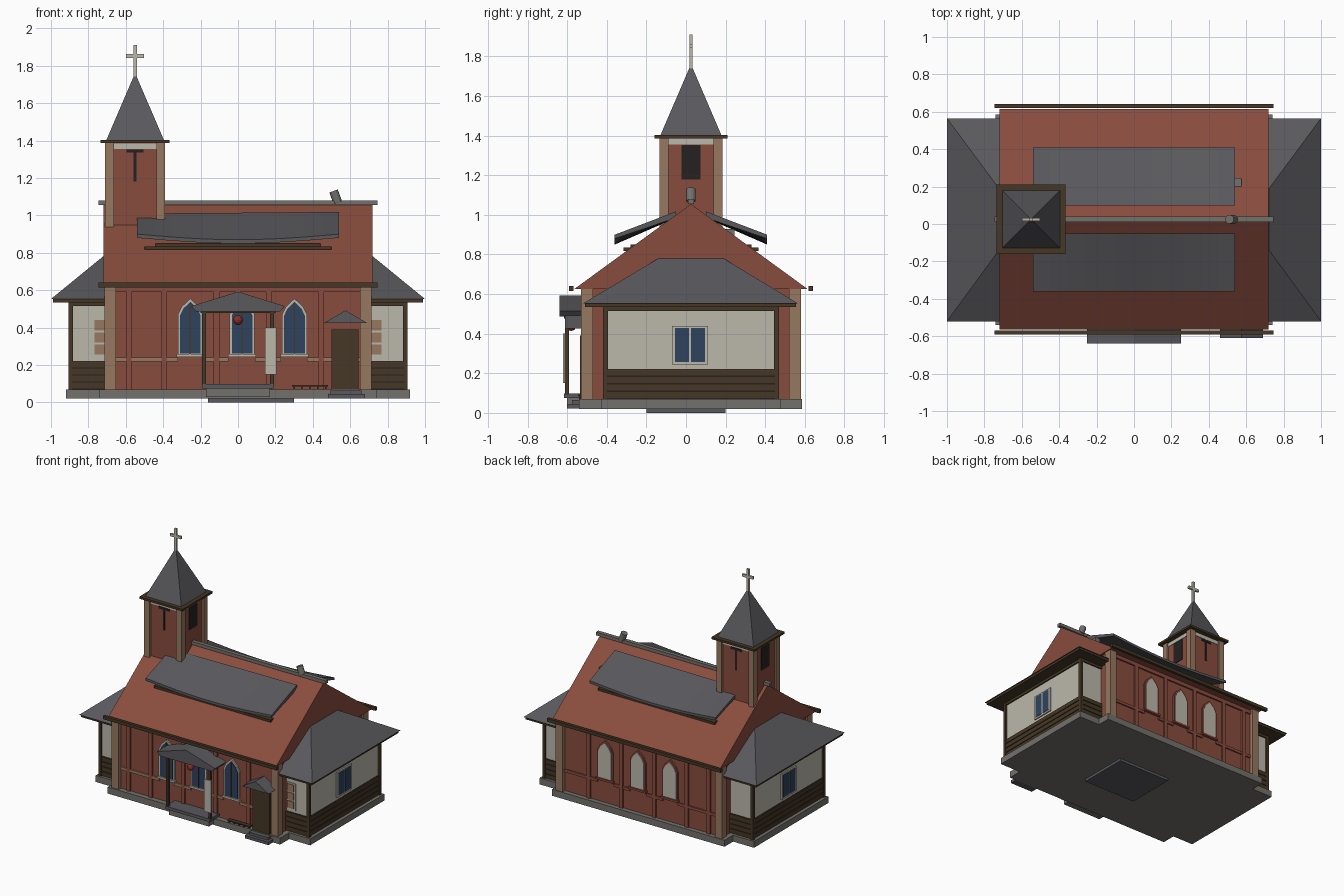
import bpy, bmesh
from math import sin, pi, radians

if "Cube" in bpy.data.objects:
    bpy.data.objects.remove(bpy.data.objects["Cube"], do_unlink=True)


def material(name, r, g, b):
    m = bpy.data.materials.new(name)
    m.use_nodes = True
    m.diffuse_color = (r, g, b, 1)
    m.node_tree.nodes["Principled BSDF"].inputs["Base Color"].default_value = (r, g, b, 1)
    return m


BRICK = material("red brick", .25, .072, .048)
SLATE = material("grey slate", .10, .10, .11)
TAN = material("tan stone", .31, .19, .115)
STONE = material("grey stone", .17, .165, .15)
PALE = material("pale plaster", .50, .48, .41)
BROWN = material("dark timber", .058, .038, .018)
GLASS = material("blue glass", .028, .055, .11)
BLACK = material("dark opening", .02, .015, .015)
RED = material("lantern red", .25, .03, .02)
YC = .025   # centre line of the building in y


def finish(name, bm, mat):
    bmesh.ops.recalc_face_normals(bm, faces=bm.faces)
    me = bpy.data.meshes.new(name)
    bm.to_mesh(me)
    bm.free()
    me.materials.append(mat)
    ob = bpy.data.objects.new(name, me)
    bpy.context.collection.objects.link(ob)
    return ob


def box(name, mat, x, y, z):
    """Box from (low, high) pairs."""
    bm = bmesh.new()
    bmesh.ops.create_cube(bm, size=1)
    for v in bm.verts:
        v.co = [r[0] if c < 0 else r[1] for c, r in zip(v.co, (x, y, z))]
    return finish(name, bm, mat)


def mid(c, w):
    return (c - w / 2, c + w / 2)


def prism(name, mat, pts, axis, lo, hi):
    """Extrude an outline: axis 'x' takes (y, z) points, 'y' takes (x, z)."""
    bm = bmesh.new()
    put = (lambda p, d: (d, *p)) if axis == 'x' else (lambda p, d: (p[0], d, p[1]))
    f = bm.faces.new([bm.verts.new(put(p, lo)) for p in pts])
    ext = bmesh.ops.extrude_face_region(bm, geom=[f])
    for v in ext["geom"]:
        if isinstance(v, bmesh.types.BMVert):
            v.co["xyz".index(axis)] = hi
    return finish(name, bm, mat)


def frustum(name, mat, x, y, z, tx, ty):
    """Tapered block: the base is x by y, the top is tx by ty."""
    ob = box(name, mat, x, y, z)
    for v in ob.data.vertices:
        if v.co.z > sum(z) / 2:
            v.co.x = tx[0] if v.co.x < sum(x) / 2 else tx[1]
            v.co.y = ty[0] if v.co.y < sum(y) / 2 else ty[1]
    return ob


def arch(cx, w, bottom, spring, peak):
    half = [(w, bottom), (w, spring), (w * .68, spring + (peak - spring) * .5), (0, peak)]
    return [(cx + a, z) for a, z in half] + [(cx - a, z) for a, z in half[-2::-1]]


# Base
box("main_base", STONE, (-.74, .74), (-.54, .585), (.02, .07))
box("wing_base", STONE, (-.92, .92), (-.43, .48), (.02, .07))
box("underside_plate", SLATE, (-.16, .3), (-.2, .2), (0, .02))

# Nave walls, roof, eaves
box("nave_walls", BRICK, (-.7, .7), (-.5, .55), (.07, .64))
prism("nave_roof", BRICK, [(-.565, .625), (.615, .625), (YC, 1.055)], 'x', -.72, .72)
for side, y in (("front", -.58), ("back", .63)):
    box(side + "_eave_beam", BROWN, (-.745, .745), mid(y, .022), (.615, .64))
box("ridge_beam", STONE, (-.745, .745), mid(YC, .03), (1.055, 1.08))
for sx in (-1, 1):
    for side, y in (("front", -.5), ("back", .55)):
        box(side + "_corner_post", TAN, mid(sx * .683, .06), mid(y, .06), (.07, .625))

# Wall strips, bands and windows on the long sides
for side, face, out in (("front", -.5, -1), ("back", .55, 1)):
    def layer(d):
        return sorted((face - out * .01, face + out * d))
    for x in (-.585, -.395, -.115, .165, .445):
        box(side + "_pilaster", BRICK, mid(x, .03), layer(.012), (.07, .6))
    for x in ((-.655, -.32), (-.19, -.05), (.09, .23), (.37, .655)):
        box(side + "_wall_band", TAN if out < 0 else BRICK, x, layer(.01), (.218, .24))
    box(side + "_top_band", BRICK, (-.655, .655), layer(.012), (.59, .62))
    for x in (-.255, .022, .302):
        prism(side + "_window_frame", PALE if out < 0 else BRICK,
              arch(x, .067, .25, .47, .555), 'y', *layer(.012))
        prism(side + "_window_pane", GLASS if out < 0 else PALE,
              arch(x, .055, .262, .465, .538), 'y', *layer(.016))
        box(side + "_window_sill", PALE if out < 0 else BRICK, mid(x, .15), layer(.022), (.243, .258))
        if out < 0:
            box("window_mullion", BROWN, mid(x, .006), layer(.02), (.26, .53))

# Raised sagging roof panels with their rails
for side, s in (("front", -1), ("back", 1)):
    bm = bmesh.new()
    n = 12
    rows = []
    for i in range(n + 1):
        t = i / n
        x = -.54 + 1.08 * t
        sag = .03 * sin(pi * t)
        ring = [(.075, 1.01 + .008 * t), (.385, .90 - sag), (.385, .88 - sag), (.075, .985)]
        rows.append([bm.verts.new((x, YC + s * y, z)) for y, z in ring])
    for a, b in zip(rows, rows[1:]):
        for k in range(4):
            bm.faces.new((a[k], a[k - 1], b[k - 1], b[k]))
    bm.faces.new(rows[0])
    bm.faces.new(rows[-1])
    finish(side + "_roof_panel", bm, SLATE)
    box(side + "_panel_rail", BROWN, (-.5, .5), mid(YC + s * .32, .04), (.817, .835))
    box(side + "_panel_batten", BROWN, (-.44, .44), mid(YC + s * .29, .03), (.835, .85))
box("roof_vent", STONE, (.535, .575), (.2, .245), (.89, .93))
bm = bmesh.new()
bmesh.ops.create_cone(bm, cap_ends=True, segments=12, radius1=.024, radius2=.024, depth=.065)
pipe = finish("ridge_pipe", bm, STONE)
pipe.location = (.522, YC, 1.1)
pipe.rotation_euler = (0, radians(-20), 0)

# Side wings, mirrored
for s, side in ((-1, "right"), (1, "left")):
    def sx(a, b):
        return sorted((s * a, s * b))
    box(side + "_wing_walls", PALE, sx(.68, .89), (-.405, .455), (.07, .55))
    for i in range(4):
        z = .07 + i * .038
        box(side + "_siding_board", BROWN, sx(.68, .9), (-.415, .465), (z + .004, z + .036))
    box(side + "_siding_backing", BLACK, sx(.68, .894), (-.409, .459), (.07, .222))
    box(side + "_wing_top_beam", BROWN, sx(.68, .9), (-.415, .465), (.515, .55))
    for y in (-.407, .457):
        box(side + "_wing_post", BROWN, sx(.882, .905), mid(y, .024), (.07, .55))
    box(side + "_wing_eave", BROWN, sx(.7, .99), (-.51, .555), (.535, .555))
    f = frustum(side + "_wing_roof", SLATE, sx(.7, 1), (-.52, .565), (.553, .78),
                sx(.7, .722), (-.14, .19))
    # end window
    box(side + "_end_window_frame", PALE, sx(.88, .9), mid(.02, .18), (.245, .44))
    for y in (-.02, .06):
        box(side + "_end_window_pane", GLASS, sx(.88, .903), mid(y, .07), (.258, .43))
    # panelled shutter on the front
    box(side + "_shutter_frame", PALE, sx(.71, .78), (-.412, -.4), (.24, .45))
    for z in (.255, .32, .385):
        box(side + "_shutter_panel", TAN, sx(.712, .768), (-.417, -.4), (z, z + .055))

# Bell tower
TX, TW = -.55, .32
box("tower_walls", BRICK, mid(TX, .29), mid(YC, .29), (.75, 1.39))
for i in (-1, 1):
    for j in (-1, 1):
        box("tower_post", TAN, mid(TX + i * .137, .046), mid(YC + j * .137, .046), (.88, 1.39))
box("tower_trim", PALE, mid(TX, .298), mid(YC, .298), (1.355, 1.385))
box("tower_eave", BROWN, mid(TX, .37), mid(YC, .37), (1.387, 1.403))
frustum("spire", SLATE, mid(TX, .31), mid(YC, .31), (1.4, 1.752), mid(TX, .008), mid(YC, .008))
box("cross_upright", PALE, mid(TX, .018), mid(YC, .016), (1.74, 1.912))
box("cross_bar", PALE, mid(TX, .095), mid(YC, .016), (1.842, 1.862))
# narrow slots front and back, wide openings on the sides
box("tower_slot", BLACK, mid(TX, .016), mid(YC, .298), (1.18, 1.35))
box("tower_slot_head", BLACK, mid(TX, .09), mid(YC, .3), (1.335, 1.353))
box("tower_side_opening", BLACK, mid(TX, .3), mid(YC, .095), (1.18, 1.352))

# Front porch
prism("porch_roof", SLATE, [(-.225, .487), (.225, .487), (.25, .515), (0, .592), (-.25, .515)],
      'y', -.638, -.49)
box("porch_beam", BROWN, (-.2, .2), (-.615, -.5), (.477, .492))
for x in (-.182, .182):
    box("porch_post", BROWN, mid(x, .02), mid(-.6, .02), (.09, .48))
box("porch_floor", SLATE, (-.19, .19), (-.615, -.5), (.075, .098))
box("porch_step", STONE, (-.17, .17), (-.6, -.5), (.03, .075))
box("notice_board", PALE, (.145, .205), (-.622, -.612), (.15, .4))
bm = bmesh.new()
bmesh.ops.create_uvsphere(bm, u_segments=12, v_segments=8, radius=.026)
finish("lantern", bm, RED).location = (0, -.58, .44)

# Side door with canopy, steps and bench
box("side_door", BROWN, (.5, .645), (-.535, -.49), (.07, .39))
prism("door_canopy", SLATE, [(.46, .425), (.69, .425), (.575, .492)], 'y', -.61, -.49)
box("lower_door_step", SLATE, (.48, .68), (-.6, -.5), (.022, .045))
box("upper_door_step", SLATE, (.495, .66), (-.575, -.5), (.045, .065))
box("bench_seat", BROWN, (.29, .48), mid(-.53, .03), (.085, .093))
for i in range(5):
    box("bench_leg", BROWN, mid(.3 + i * .042, .008), mid(-.53, .02), (.065, .087))
